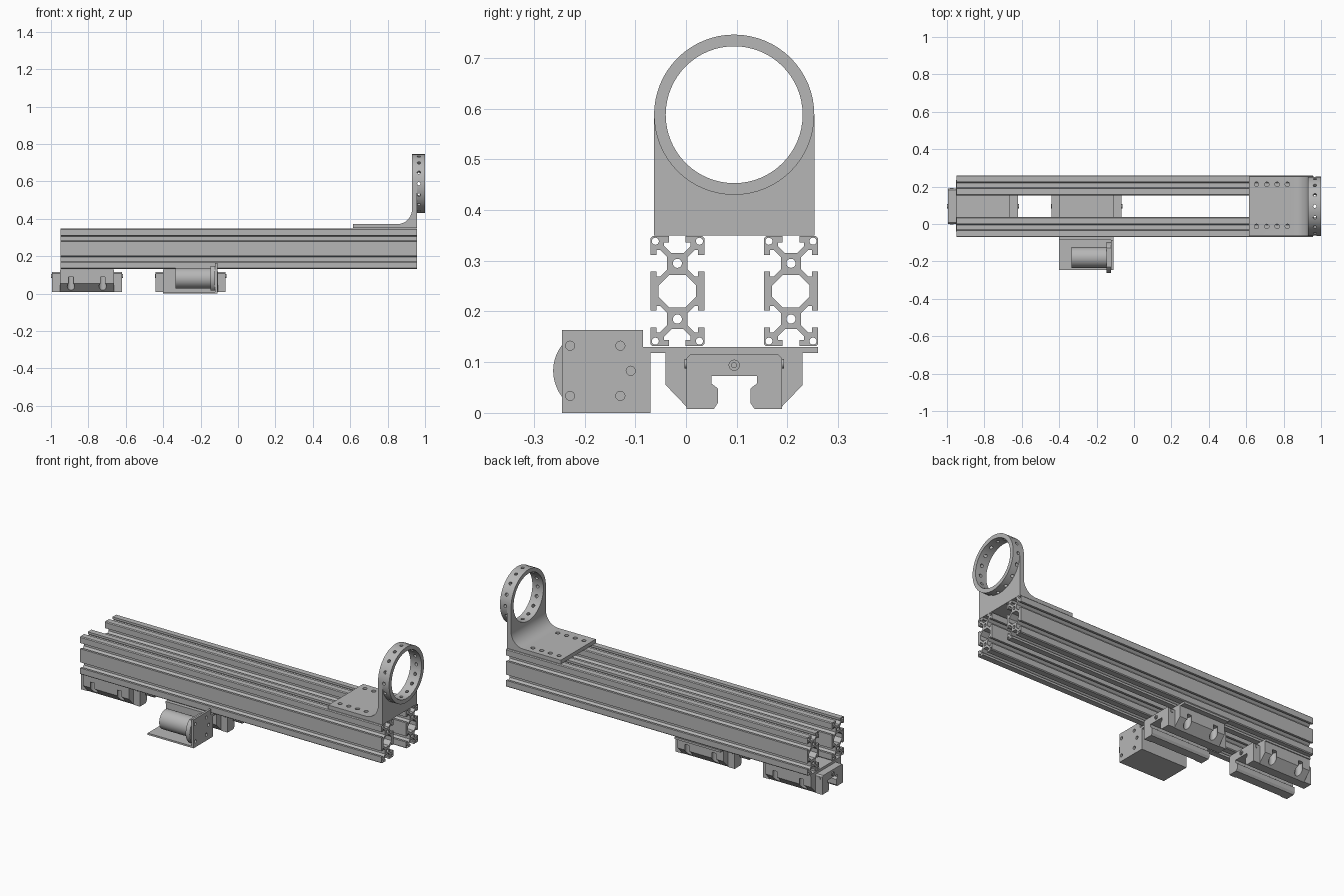
import bpy, bmesh
from math import cos, sin, pi, radians
from mathutils import Matrix, Vector

if "Cube" in bpy.data.objects:
    bpy.data.objects.remove(bpy.data.objects["Cube"])

grey = bpy.data.materials.new("plain grey")
grey.use_nodes = True
grey.diffuse_color = (0.47, 0.47, 0.47, 1)
grey.node_tree.nodes["Principled BSDF"].inputs["Base Color"].default_value = grey.diffuse_color
parts = []


def add_object(name, mesh):
    ob = bpy.data.objects.new(name, mesh)
    bpy.context.collection.objects.link(ob)
    mesh.materials.clear()
    mesh.materials.append(grey)
    parts.append(ob)
    return ob


def evaluated_mesh(ob):
    bpy.context.view_layer.update()
    return bpy.data.meshes.new_from_object(ob.evaluated_get(bpy.context.evaluated_depsgraph_get()))


def circle(u, v, r, n=32, start=0.0, sweep=2 * pi):
    """Points of a circle, or of an arc with both ends when the sweep is partial."""
    steps = n if sweep == 2 * pi else n - 1
    return [(u + r * cos(start + sweep * i / steps), v + r * sin(start + sweep * i / steps))
            for i in range(n)]


def rect(u0, u1, v0, v1):
    return [(u0, v0), (u1, v0), (u1, v1), (u0, v1)]


def prism(name, axis, lo, hi, outline, holes=()):
    """Extrude a flat outline with holes along an axis."""
    curve = bpy.data.curves.new(name, 'CURVE')
    curve.dimensions = '2D'
    curve.fill_mode = 'BOTH'
    curve.extrude = (hi - lo) / 2
    for loop in (outline, *holes):
        spline = curve.splines.new('POLY')
        spline.points.add(len(loop) - 1)
        for p, (u, v) in zip(spline.points, loop):
            p.co = (u, v, 0, 1)
        spline.use_cyclic_u = True
    temp = bpy.data.objects.new(name + "_outline", curve)
    bpy.context.collection.objects.link(temp)
    mesh = evaluated_mesh(temp)
    bpy.data.objects.remove(temp)
    bm = bmesh.new()
    bm.from_mesh(mesh)
    for vert in bm.verts:
        u, v, w = vert.co
        w += (lo + hi) / 2
        vert.co = {'X': (w, u, v), 'Y': (u, w, v), 'Z': (u, v, w)}[axis]
    bmesh.ops.remove_doubles(bm, verts=bm.verts, dist=1e-5)
    bmesh.ops.recalc_face_normals(bm, faces=bm.faces)
    bm.to_mesh(mesh)
    bm.free()
    return add_object(name, mesh)


def drill(target, holes, r):
    """Cut round holes given as pairs of end points."""
    bm = bmesh.new()
    for a, b in holes:
        a, b = Vector(a), Vector(b)
        turn = (b - a).to_track_quat('Z', 'Y').to_matrix().to_4x4()
        bmesh.ops.create_cone(bm, cap_ends=True, segments=20, radius1=r, radius2=r,
                              depth=(b - a).length, matrix=Matrix.Translation((a + b) / 2) @ turn)
    mesh = bpy.data.meshes.new("drill")
    bm.to_mesh(mesh)
    bm.free()
    cutter = bpy.data.objects.new("drill", mesh)
    cutter.hide_render = True
    bpy.context.collection.objects.link(cutter)
    mod = target.modifiers.new("holes", 'BOOLEAN')
    mod.operation = 'DIFFERENCE'
    mod.solver = 'EXACT'
    mod.object = cutter
    mesh = evaluated_mesh(target)
    target.modifiers.clear()
    target.data = mesh
    bpy.data.objects.remove(cutter)


def mirrored(half, cu):
    """Close a half outline by mirroring it about u = cu."""
    return [(cu + u, v) for u, v in half] + [(cu - u, v) for u, v in reversed(half)]


# Slotted rails: one quarter of the section, mirrored both ways
cell = 0.055
quarter = [(0.012, 0.02), (0.026, 0.034), (0.026, 0.041), (0.0165, 0.041), (0.0165, 0.0535),
           (0.049, 0.0535), (0.0535, 0.049), (0.0535, 0.0165), (0.041, 0.0165),
           (0.041, 0.026), (0.034, 0.026), (0.02, 0.012), (0.02, -0.012), (0.034, -0.026),
           (0.041, -0.026), (0.041, -0.0165), (0.0535, -0.0165)]
upper = [(u, v + cell) for u, v in quarter]
half = upper + [(u, -v) for u, v in reversed(upper)]
chamber = [(0.016, 0.032), (0.037, 0.011), (0.037, -0.011), (0.016, -0.032)]
rail_z = 0.24
for name, cy in (("front_rail", -0.017), ("back_rail", 0.207)):
    section = mirrored([(u, v + rail_z) for u, v in half], cy)
    holes = [mirrored([(u, v + rail_z) for u, v in chamber], cy)]
    for s in (-1, 1):
        holes.append(circle(cy, rail_z + s * cell, 0.009, 20))
        holes += [circle(cy + t * 0.0435, rail_z + s * 0.0985, 0.007, 16) for t in (-1, 1)]
    prism(name, 'X', -0.95, 0.957, section, holes)

# Ring holder: foot with fillet, upright and drilled ring
mid, ring_z, ring_r = 0.095, 0.588, 0.158
fillet = circle(0.852, 0.45, 0.078, 12, 0, -pi / 2)
foot = prism("holder_foot", 'Y', mid - ring_r, mid + ring_r,
             [(0.615, 0.35), (0.93, 0.35)] + fillet + [(0.615, 0.372)])
drill(foot, [((0.655 + 0.055 * i, y, 0.34), (0.655 + 0.055 * i, y, 0.39))
             for i in range(4) for y in (-0.013, 0.212)], 0.012)
prism("holder_upright", 'X', 0.93, 0.957,
      [(mid - ring_r, 0.35), (mid + ring_r, 0.35)] + circle(mid, ring_z, ring_r, 33, 0, -pi))
ring = prism("holder_ring", 'X', 0.93, 1.0, circle(mid, ring_z, ring_r, 64),
             [circle(mid, ring_z, 0.135, 64)])
rays = [(cos(a), sin(a)) for a in (2 * pi * i / 16 for i in range(16))]
drill(ring, [((0.967, mid + 0.12 * c, ring_z + 0.12 * s), (0.967, mid + 0.17 * c, ring_z + 0.17 * s))
             for c, s in rays], 0.009)

# Guide carriages: grooved body, two end caps, grease nipples and side screws
groove = [(0.04, 0.008), (0.032, 0.02), (0.032, 0.048), (0.045, 0.058), (0.045, 0.073)]
body = [(0.135, 0.118), (0.135, 0.055), (0.09, 0.008)] + groove
cap = [(0.086, 0.116), (0.094, 0.108), (0.094, 0.008)] + groove
for side, x0 in (("rear", -0.995), ("middle", -0.44)):
    x1, x2, x3 = x0 + 0.042, x0 + 0.332, x0 + 0.374
    block = prism(side + "_carriage_body", 'X', x1, x2, mirrored(body, mid))
    drill(block, [((x, mid + s * 0.12, -0.02), (x, mid + s * 0.12, 0.088))
                  for x in (x1 + 0.06, x2 - 0.06) for s in (-1, 1)], 0.02)
    for end, a, b in (("outer", x0, x1), ("inner", x2, x3)):
        prism(f"{side}_carriage_{end}_cap", 'X', a, b, mirrored(cap, mid))
        for s in (-1, 1):
            y = mid + s * 0.094
            prism(f"{side}_{end}_cap_screw", 'Y', y - 0.004, y + 0.004,
                  circle((a + b) / 2, 0.097, 0.009, 16))
    prism(side + "_grease_nipples", 'X', x0 - 0.005, x3 + 0.005, circle(mid, 0.094, 0.011, 20),
          [circle(mid, 0.094, 0.005, 12)])

# Mounting plates between carriages and rails
prism("rear_mount_plate", 'Z', 0.118, 0.13, rect(-0.953, -0.663, -0.04, 0.235))
prism("middle_mount_plate", 'Z', 0.118, 0.13, rect(-0.40, -0.11, -0.085, 0.26))

# Motor bracket: tray, side wall and drilled end plate
my, mz = -0.179, 0.083
prism("bracket_tray", 'Z', 0, 0.01, rect(-0.40, -0.11, -0.245, -0.07))
prism("bracket_wall", 'Y', -0.08, -0.07, rect(-0.40, -0.11, 0, 0.13))
bolts = [circle(my + 0.07 * cos(a), mz + 0.07 * sin(a), 0.009, 16)
         for a in (k * pi / 4 for k in (1, 3, 5, 7))]
bolts.append(circle(my + 0.07, mz, 0.009, 16))
prism("bracket_end_plate", 'X', -0.122, -0.11,
      [(-0.245, 0), (-0.07, 0), (-0.07, 0.118), (-0.085, 0.118), (-0.085, 0.163), (-0.245, 0.163)],
      bolts)

# Motor with flat-sided flange
prism("motor_body", 'X', -0.335, -0.14, circle(my, mz, 0.055, 48))
flange = [(u, max(mz - 0.066, min(mz + 0.066, v))) for u, v in circle(my, mz, 0.083, 48)]
prism("motor_flange", 'X', -0.148, -0.122, flange)

# Smooth round faces, keep corners sharp
bpy.ops.object.select_all(action='DESELECT')
for ob in parts:
    ob.select_set(True)
bpy.context.view_layer.objects.active = parts[0]
bpy.ops.object.shade_smooth_by_angle(angle=radians(30))
